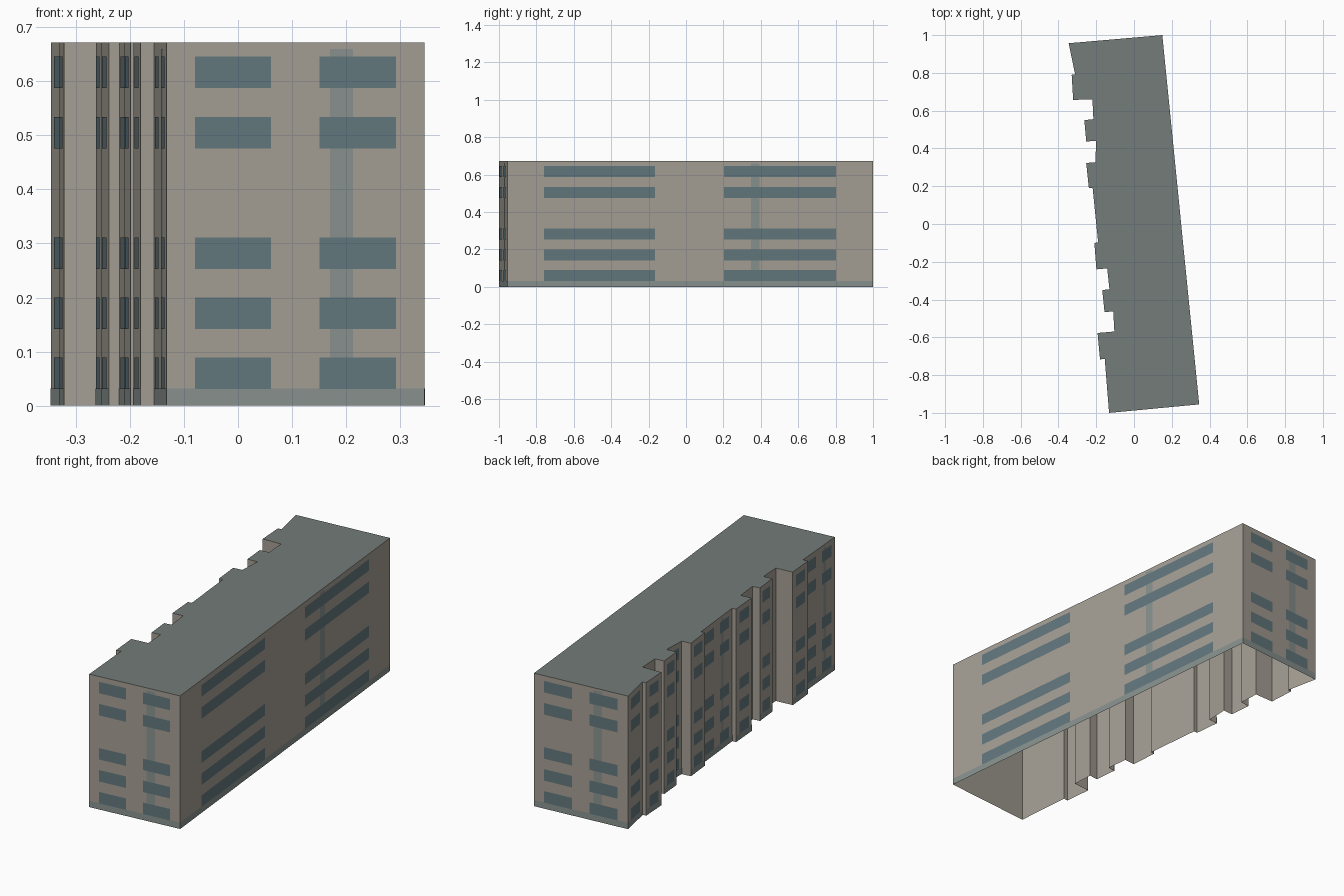
import bpy, bmesh
from mathutils import Vector

if "Cube" in bpy.data.objects:
    bpy.data.objects.remove(bpy.data.objects["Cube"])

H = 0.672

# Footprint, counter-clockwise: front, right, back, then the stepped left side
FOOT = [(-.132, -1), (.345, -.955), (.15, 1), (-.346, .957),
        (-.312, .793), (-.33, .79), (-.322, .657), (-.22, .66),
        (-.215, .555), (-.263, .55), (-.253, .437), (-.20, .44),
        (-.205, .327), (-.253, .323), (-.239, .19), (-.219, .192),
        (-.19, -.097), (-.21, -.10), (-.199, -.24), (-.142, -.235),
        (-.13, -.345), (-.168, -.35), (-.156, -.467), (-.11, -.462),
        (-.104, -.569), (-.193, -.577), (-.18, -.717), (-.155, -.714)]
FLOORS = [.031, .142, .253, .476, .588]     # window sill heights
WIN_H = .058


def material(name, rgb):
    m = bpy.data.materials.new(name)
    m.diffuse_color = (*rgb, 1)
    m.use_nodes = True
    m.node_tree.nodes["Principled BSDF"].inputs["Base Color"].default_value = m.diffuse_color
    return m


def make(name, bm, mat):
    me = bpy.data.meshes.new(name)
    bm.to_mesh(me)
    bm.free()
    me.materials.append(mat)
    ob = bpy.data.objects.new(name, me)
    bpy.context.collection.objects.link(ob)
    return ob


def panel(bm, a, b, u0, u1, z0, z1, off):
    """Flat rectangle on wall a-b between fractions u0..u1, lifted outwards."""
    d = b - a
    n = Vector((d.y, -d.x)).normalized() * off
    p, q = a + d * u0 + n, a + d * u1 + n
    bm.faces.new([bm.verts.new((*v, z)) for v, z in
                  ((p, z0), (q, z0), (q, z1), (p, z1))])


wall_mat = material("stone", (.38, .35, .30))
roof_mat = material("roofing", (.175, .20, .19))
glass_mat = material("glass", (.125, .19, .21))
trim_mat = material("trim", (.25, .29, .28))

pts = [Vector(p) for p in FOOT]
edges = list(zip(pts, pts[1:] + pts[:1]))

# Outer walls, open underneath
walls = bmesh.new()
low = [walls.verts.new((*p, 0)) for p in pts]
top = [walls.verts.new((*p, H)) for p in pts]
for i in range(len(pts)):
    j = (i + 1) % len(pts)
    walls.faces.new((low[i], low[j], top[j], top[i]))
make("walls", walls, wall_mat)

# Flat roof
roof = bmesh.new()
roof.faces.new([roof.verts.new((*p, H)) for p in pts])
make("roof", roof, roof_mat)

# Facade details: two window columns on long walls, one on the bays
windows, strips, plinth = bmesh.new(), bmesh.new(), bmesh.new()
for a, b in edges:
    length = (b - a).length
    if length < .1125:
        continue
    is_long = length > .25
    cols = [(.11, .405), (.592, .89)] if is_long else [(.2, .8)]
    if length > 1:
        cols = [(.10, .404), (.593, .898)]
    for u0, u1 in cols:
        for z in FLOORS:
            panel(windows, a, b, u0, u1, z, z + WIN_H, .0015)
    panel(plinth, a, b, 0, 1, 0, .032, .0008)
    if is_long:
        half = min(.022, length * .045) / length
        panel(strips, a, b, .678 - half, .678 + half, .032, .66, .0008)
make("windows", windows, glass_mat)
make("vertical_strips", strips, trim_mat)
make("plinth", plinth, trim_mat)
